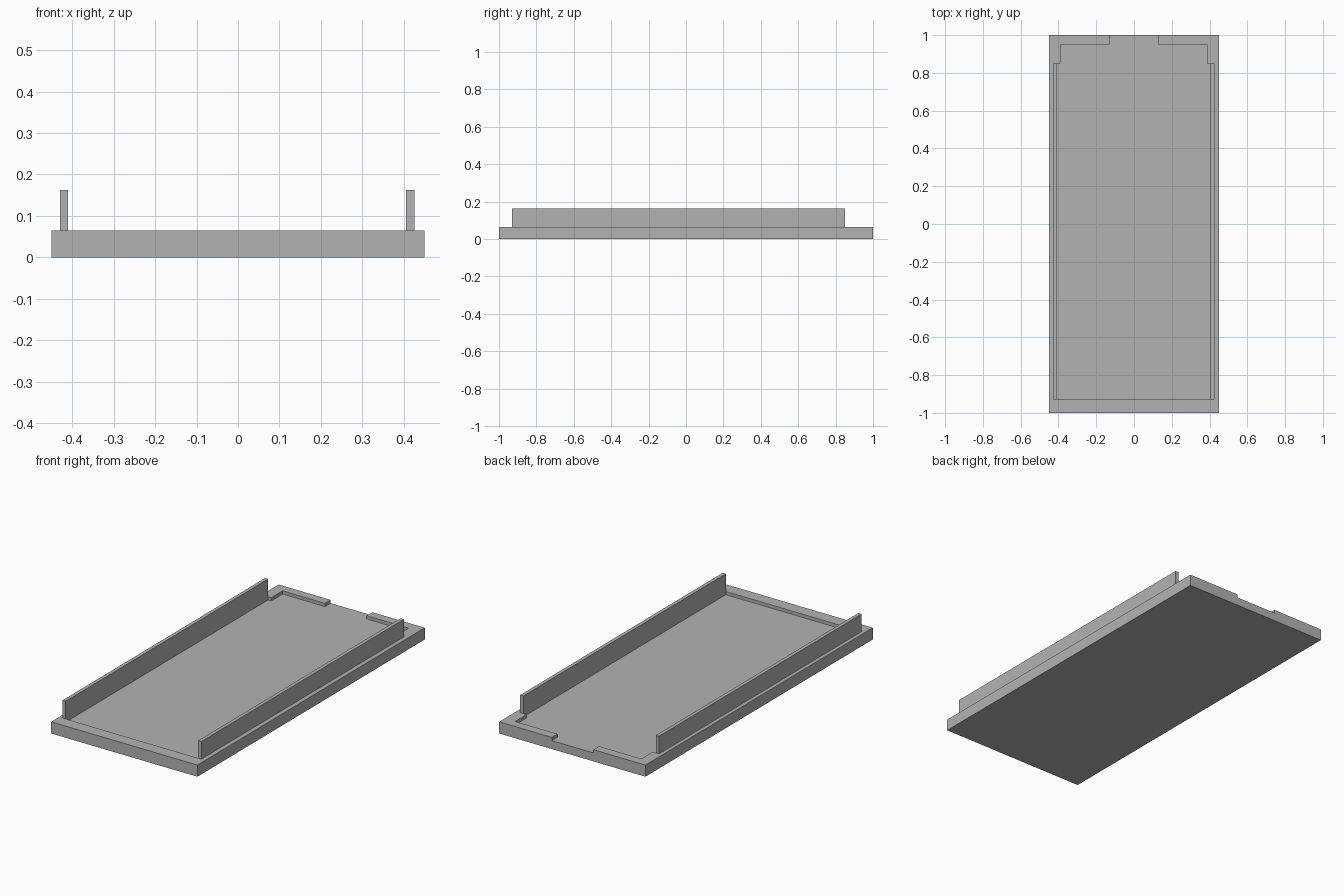
import bpy, bmesh

if "Cube" in bpy.data.objects:
    bpy.data.objects.remove(bpy.data.objects["Cube"])

grey = bpy.data.materials.new("light_grey")
grey.diffuse_color = (0.45, 0.45, 0.45, 1)
grey.use_nodes = True
grey.node_tree.nodes["Principled BSDF"].inputs["Base Color"].default_value = grey.diffuse_color

CX = -0.002          # recess and rails sit a hair left of centre
TOP, FLOOR, RAIL_TOP = 0.065, 0.047, 0.163


def prism(name, outline, z0, z1):
    """Extrude a counter-clockwise outline from z0 to z1."""
    bm = bmesh.new()
    face = bm.faces.new([bm.verts.new((x, y, z0)) for x, y in outline])
    ext = bmesh.ops.extrude_face_region(bm, geom=[face], use_keep_orig=True)
    verts = [g for g in ext["geom"] if isinstance(g, bmesh.types.BMVert)]
    bmesh.ops.translate(bm, verts=verts, vec=(0, 0, z1 - z0))
    bmesh.ops.recalc_face_normals(bm, faces=bm.faces)
    mesh = bpy.data.meshes.new(name)
    bm.to_mesh(mesh)
    bm.free()
    mesh.materials.append(grey)
    obj = bpy.data.objects.new(name, mesh)
    bpy.context.collection.objects.link(obj)
    return obj


def rect(x0, x1, y0, y1):
    return [(x0, y0), (x1, y0), (x1, y1), (x0, y1)]


# Base slab
base = prism("base_tray", rect(-0.45, 0.45, -1, 1), 0, TOP)

# Stepped recess, open through the middle of the back edge
half = [(0.428, -0.93), (0.428, 0.85), (0.388, 0.85), (0.388, 0.95),
        (0.128, 0.95), (0.128, 1.1)]
outline = [(CX + x, y) for x, y in half] + [(CX - x, y) for x, y in reversed(half)]
cutter = prism("recess_cutter", outline, FLOOR, 0.2)
cutter.hide_render = True
cutter.hide_viewport = True
cutter.display_type = 'WIRE'
cut = base.modifiers.new("recess", 'BOOLEAN')
cut.operation = 'DIFFERENCE'
cut.solver = 'EXACT'
cut.object = cutter

# Side rails standing along the recess edges
for name, x in (("left_rail", CX - 0.418), ("right_rail", CX + 0.418)):
    prism(name, rect(x - 0.01, x + 0.01, -0.93, 0.85), FLOOR, RAIL_TOP)
